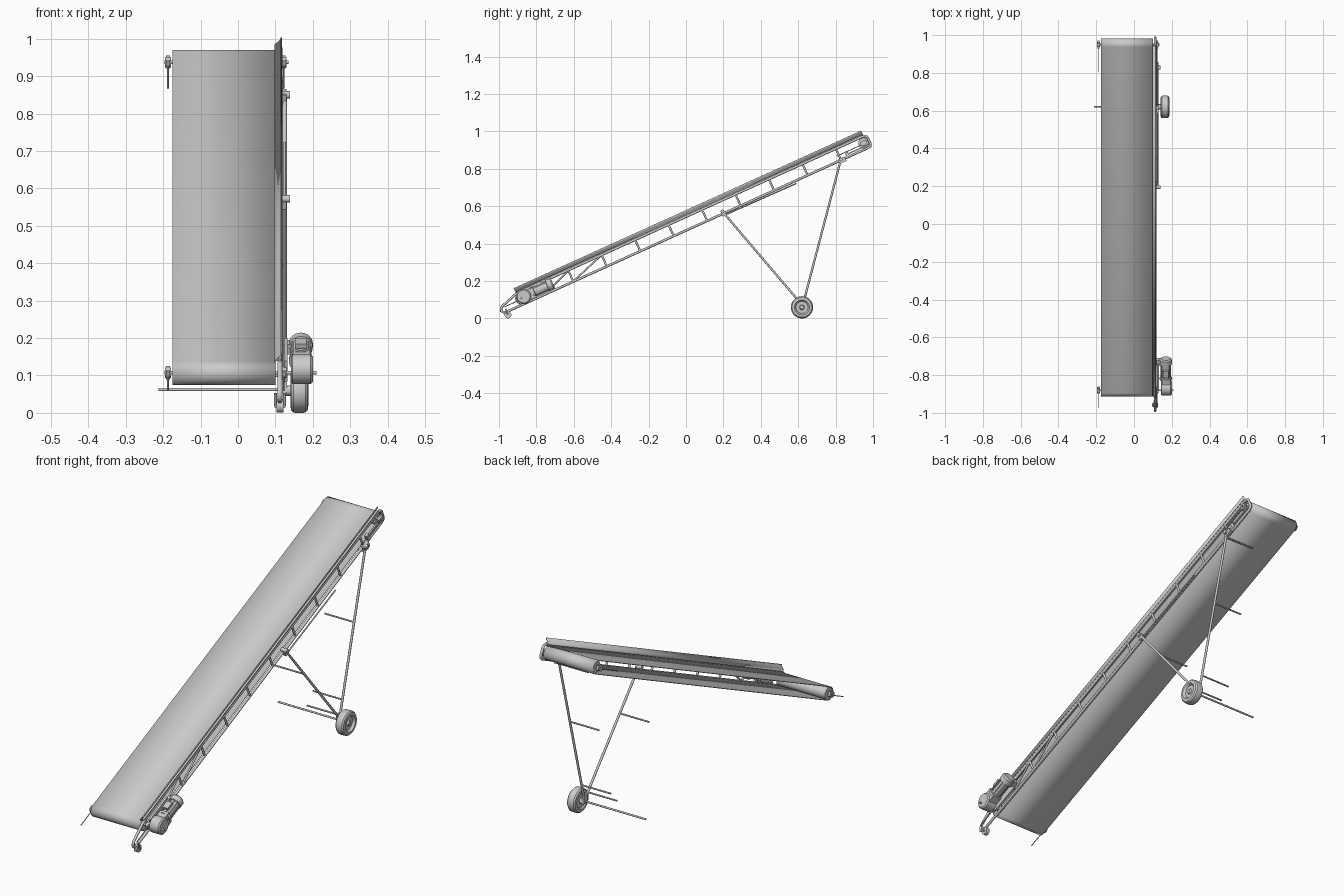
import bpy, bmesh, math
from mathutils import Vector, Matrix

if "Cube" in bpy.data.objects:
    bpy.data.objects.remove(bpy.data.objects["Cube"])

ANG = math.radians(24.4)
C, S = math.cos(ANG), math.sin(ANG)
END = 1.005            # roller distance from the middle, along the slope
FX = 0.112             # side frame plane
MID = -0.037           # belt centre line


def P(u, v, x):
    """Slope coordinates (along, perpendicular) to world."""
    return Vector((x, 0.035 + u * C - v * S, 0.5225 + u * S + v * C))


def finish(name, bm, smooth=True):
    bmesh.ops.recalc_face_normals(bm, faces=bm.faces)
    me = bpy.data.meshes.new(name)
    bm.to_mesh(me)
    bm.free()
    ob = bpy.data.objects.new(name, me)
    bpy.context.collection.objects.link(ob)
    if smooth:
        bpy.ops.object.select_all(action='DESELECT')
        ob.select_set(True)
        bpy.context.view_layer.objects.active = ob
        bpy.ops.object.shade_smooth_by_angle(angle=math.radians(35))
    return ob


def lathe(name, start, axis, profile, n=32):
    """Revolve (radius, height) pairs about an axis; ends are capped."""
    bm = bmesh.new()
    q = Vector(axis).to_track_quat('Z', 'Y')
    rings = []
    for r, h in profile:
        rings.append([bm.verts.new(Vector(start) + q @ Vector(
            (r * math.cos(2 * math.pi * i / n), r * math.sin(2 * math.pi * i / n), h)))
            for i in range(n)])
    for a, b in zip(rings, rings[1:]):
        for i in range(n):
            bm.faces.new((a[i], a[(i + 1) % n], b[(i + 1) % n], b[i]))
    bm.faces.new(rings[0])
    bm.faces.new(rings[-1])
    return finish(name, bm)


def rod(name, a, b, r, n=12):
    a, b = Vector(a), Vector(b)
    return lathe(name, a, b - a, [(r, 0), (r, (b - a).length)], n)


def box(name, u, v, x, su, sv, sx):
    """Box aligned with the slope."""
    bm = bmesh.new()
    m = Matrix.Translation(P(u, v, x)) @ Matrix.Rotation(ANG, 4, 'X') @ Matrix.Diagonal((sx, su, sv, 1))
    bmesh.ops.create_cube(bm, size=1, matrix=m)
    return finish(name, bm, False)


def tube(name, pts, r, cyclic=False):
    cu = bpy.data.curves.new(name, 'CURVE')
    cu.dimensions = '3D'
    cu.bevel_depth, cu.bevel_resolution, cu.use_fill_caps = r, 2, True
    sp = cu.splines.new('POLY')
    sp.points.add(len(pts) - 1)
    for p, c in zip(sp.points, pts):
        p.co = (*c, 1)
    sp.use_cyclic_u = cyclic
    ob = bpy.data.objects.new(name, cu)
    bpy.context.collection.objects.link(ob)
    return ob


def sweep(name, section, thick):
    """Thin sheet: list of (start point, end point) pairs, solidified."""
    bm = bmesh.new()
    rows = [(bm.verts.new(a), bm.verts.new(b)) for a, b in section]
    for (a, b), (c, d) in zip(rows, rows[1:]):
        bm.faces.new((a, b, d, c))
    bmesh.ops.remove_doubles(bm, verts=bm.verts, dist=1e-5)
    ob = finish(name, bm)
    mod = ob.modifiers.new("thickness", 'SOLIDIFY')
    mod.thickness = thick
    return ob


# Belt loop around both rollers
R = 0.033
path = []
for sgn, a0 in ((1, -90), (-1, 90)):
    for i in range(17):
        a = math.radians(a0 + i * 180 / 16)
        path.append((sgn * END + R * math.cos(a), R * math.sin(a)))
path.append(path[0])
sweep("belt", [(P(u, v, -0.175), P(u, v, 0.100)) for u, v in path], 0.003)

# Rollers, shafts and end bearings with tensioning screws
for tag, sgn in (("upper", 1), ("lower", -1)):
    u = sgn * END
    rod(tag + "_roller", P(u, 0, -0.172), P(u, 0, 0.097), 0.029, 32)
    rod(tag + "_roller_shaft", P(u, 0, -0.197), P(u, 0, 0.135 if sgn > 0 else 0.21), 0.005)
    for side, x in (("left", -0.187), ("right", 0.122)):
        box(f"{tag}_{side}_bearing_block", u, 0, x, 0.036, 0.022, 0.010)
        rod(f"{tag}_{side}_bearing", P(u, 0, x - 0.008), P(u, 0, x + 0.008), 0.014, 20)
        rod(f"{tag}_{side}_tension_screw", P(u, -0.004, x), P(u - (0.16 if sgn > 0 else 0.105), -0.004, x), 0.0022, 8)
box("upper_tension_bracket", 0.90, -0.018, FX, 0.016, 0.034, 0.016)
box("upper_bearing_rail", 0.96, -0.018, FX, 0.14, 0.007, 0.012)

# Side frame loop with rounded ends
loop = [(-1.0, 0.034), (1.018, 0.034), (1.030, 0.030), (1.036, 0.020), (1.036, -0.020),
        (1.030, -0.029), (1.018, -0.033), (-1.105, -0.033), (-1.122, -0.029), (-1.131, -0.018),
        (-1.127, -0.006), (-1.115, 0.004), (-1.03, 0.031)]
tube("side_frame", [P(u, v, FX) for u, v in loop], 0.0068, True)
for i in range(9):
    u = -0.715 + i * 0.1965
    rod(f"frame_upright_{i}", P(u, -0.033, FX), P(u, 0.034, FX), 0.0055)
rod("frame_diagonal", P(-0.71, -0.03, FX), P(-0.53, 0.03, FX), 0.0045)
rod("frame_diagonal_lower", P(-0.88, -0.03, FX), P(-0.72, 0.03, FX), 0.0045)

# Flared side guard above the belt
sweep("side_guard", [(P(-1.02, v, x), P(1.02, v, x)) for v, x in
                     ((0.036, 0.100), (0.044, 0.101), (0.058, 0.116), (0.066, 0.117))], 0.003)
box("guard_seat", 0, 0.042, 0.109, 2.03, 0.006, 0.014)

# Gearbox and drive motor
g = P(-0.99, 0.004, 0)
lathe("gearbox", (0.142, g.y, g.z), (1, 0, 0),
      [(0.034, 0), (0.040, 0.004), (0.040, 0.052), (0.034, 0.058)])
box("gearbox_body", -0.965, 0.002, 0.170, 0.075, 0.058, 0.046)
lathe("motor", P(-0.94, 0.004, 0.168), (0, C, S),
      [(0.032, 0), (0.032, 0.012), (0.026, 0.014), (0.026, 0.088), (0.032, 0.09), (0.032, 0.115), (0.026, 0.122)])
for i in range(10):
    a = math.radians(i * 36)
    box(f"motor_fin_{i}", -0.888, 0.004 + 0.027 * math.sin(a), 0.168 + 0.027 * math.cos(a), 0.072, 0.004, 0.004)
box("motor_terminal_box", -0.895, 0.036, 0.168, 0.040, 0.014, 0.030)
box("motor_mount", -0.92, 0.0, 0.128, 0.15, 0.060, 0.010)
box("motor_mount_arm", -0.84, 0.0, 0.135, 0.03, 0.030, 0.030)

# Small caster at the foot
rod("caster_wheel", (0.103, -0.952, 0.019), (0.121, -0.952, 0.019), 0.0185, 24)
rod("caster_axle", (0.098, -0.952, 0.019), (0.127, -0.952, 0.019), 0.005)
for x in (0.100, 0.124):
    rod("caster_fork", (x, -0.952, 0.019), (x, -0.965, 0.052), 0.004)

# Undercarriage legs with cross bars to the centre line
LX = 0.125
legs = {"front_leg": (Vector((LX, 0.195, 0.572)), Vector((LX, 0.610, 0.085)), (0.36, 0.97)),
        "rear_leg": (Vector((LX, 0.828, 0.850)), Vector((LX, 0.628, 0.085)), (0.03, 0.45, 0.91))}
for name, (top, foot, bars) in legs.items():
    rod(name, top, foot, 0.0058)
    rod(name + "_pivot", top - Vector((0.02, 0, 0)), top + Vector((0.014, 0, 0)), 0.010)
    for i, t in enumerate(bars):
        p = top.lerp(foot, t)
        rod(f"{name}_cross_bar_{i}", p, (MID, p.y, p.z), 0.004)
box("rear_leg_clamp", 0.862, -0.036, 0.122, 0.040, 0.026, 0.016)
box("front_leg_clamp", 0.167, -0.036, 0.122, 0.024, 0.022, 0.016)
rod("slide_rail", (LX, 0.215, 0.556), (LX, 0.590, 0.722), 0.0035)

# Ground wheel, hub and axle
WY, WZ = 0.62, 0.0595
lathe("wheel_tyre", (0.140, WY, WZ), (1, 0, 0),
      [(0.034, 0.006), (0.040, 0), (0.053, 0.002), (0.0585, 0.008), (0.0595, 0.016), (0.0595, 0.032),
       (0.0585, 0.040), (0.053, 0.046), (0.040, 0.048), (0.034, 0.042), (0.032, 0.036)], 40)
lathe("wheel_hub", (0.128, WY, WZ), (1, 0, 0),
      [(0.014, 0), (0.014, 0.02), (0.014, 0.050), (0.010, 0.056)], 20)
rod("wheel_axle", (-0.212, WY, WZ + 0.003), (0.150, WY, WZ + 0.003), 0.0045)
bm = bmesh.new()
bmesh.ops.create_cube(bm, size=1, matrix=Matrix.Translation((LX, WY, 0.075)) @ Matrix.Diagonal((0.012, 0.032, 0.044, 1)))
finish("axle_bracket", bm, False)
